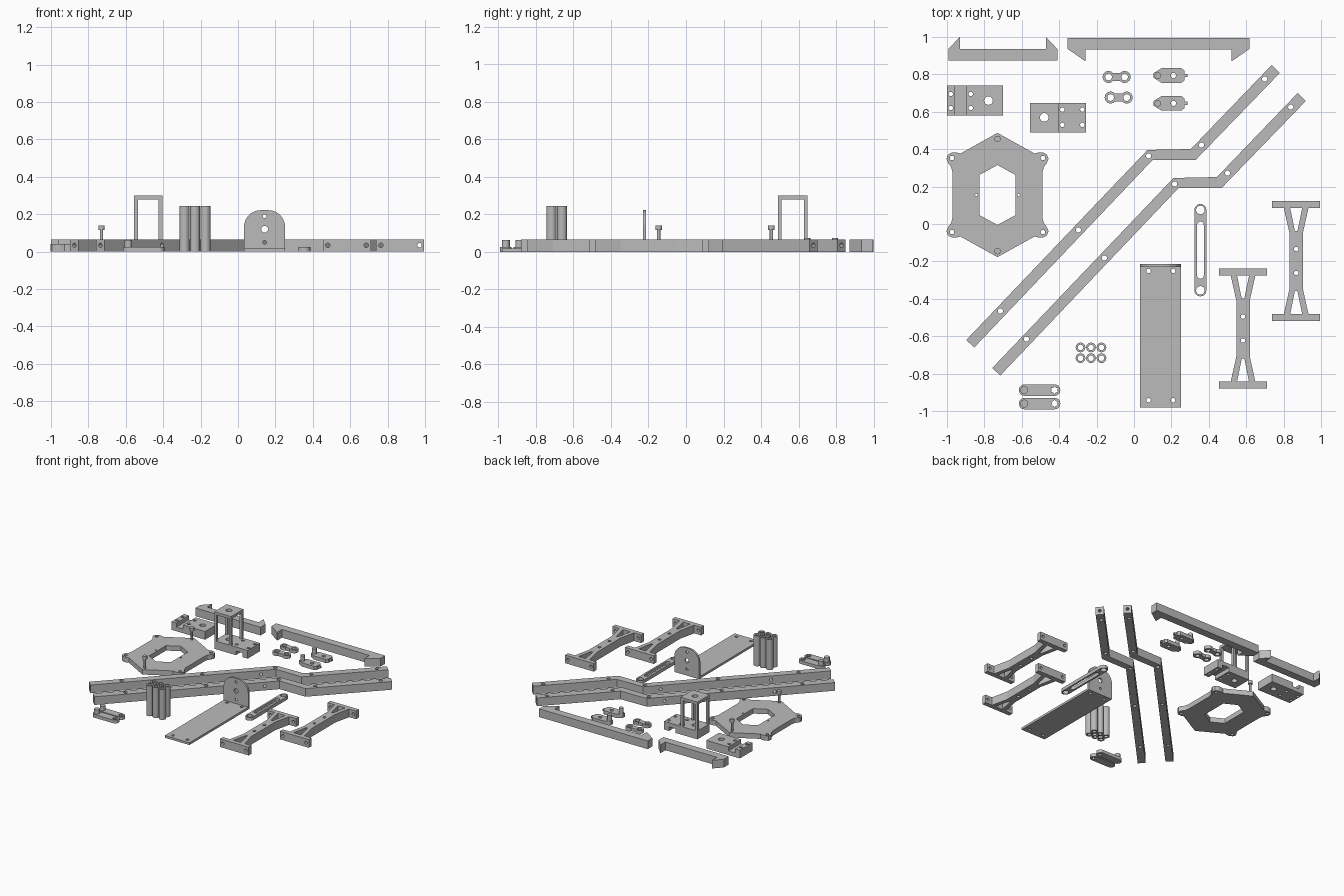
import bpy, bmesh, math
from mathutils import Vector

if "Cube" in bpy.data.objects:
    bpy.data.objects.remove(bpy.data.objects["Cube"])

grey = bpy.data.materials.new("plain grey")
grey.diffuse_color = (0.5, 0.5, 0.5, 1)
grey.use_nodes = True
grey.node_tree.nodes["Principled BSDF"].inputs["Base Color"].default_value = grey.diffuse_color
H = 0.066      # height of the thick parts
THIN = 0.026   # height of the small links


def circle(x, y, r, n=20):
    return [(x + r * math.cos(2 * math.pi * i / n), y + r * math.sin(2 * math.pi * i / n)) for i in range(n)]


def rect(x0, y0, x1, y1):
    return [(x0, y0), (x1, y0), (x1, y1), (x0, y1)]


def capsule(x0, x1, y, r, n=10):
    arc = [math.pi * (i / n - 0.5) for i in range(n + 1)]
    return ([(x1 + r * math.cos(a), y + r * math.sin(a)) for a in arc]
            + [(x0 - r * math.cos(a), y - r * math.sin(a)) for a in arc])


def move(pts, dx, dy):
    return [(x + dx, y + dy) for x, y in pts]


def plate(name, outline, holes=(), z0=0.0, z1=H):
    """Extrude an outline with holes from z0 to z1."""
    cu = bpy.data.curves.new(name, 'CURVE')
    cu.dimensions, cu.fill_mode, cu.extrude = '2D', 'BOTH', (z1 - z0) / 2
    for loop in [outline, *holes]:
        sp = cu.splines.new('POLY')
        sp.points.add(len(loop) - 1)
        for p, (x, y) in zip(sp.points, loop):
            p.co = (x, y, 0, 1)
        sp.use_cyclic_u = True
    tmp = bpy.data.objects.new(name + "_curve", cu)
    bpy.context.collection.objects.link(tmp)
    bpy.context.view_layer.update()
    me = bpy.data.meshes.new_from_object(tmp.evaluated_get(bpy.context.evaluated_depsgraph_get()))
    bpy.data.objects.remove(tmp)
    bm = bmesh.new()
    bm.from_mesh(me)
    bmesh.ops.remove_doubles(bm, verts=bm.verts, dist=1e-5)
    bmesh.ops.translate(bm, verts=bm.verts, vec=(0, 0, (z0 + z1) / 2))
    bmesh.ops.recalc_face_normals(bm, faces=bm.faces)
    for f in bm.faces:
        f.smooth = False
    bm.to_mesh(me)
    bm.free()
    me.materials.clear()
    me.materials.append(grey)
    ob = bpy.data.objects.new(name, me)
    bpy.context.collection.objects.link(ob)
    return ob


def cut(ob, cutter):
    """Subtract the cutter and delete it."""
    mod = ob.modifiers.new("cut", 'BOOLEAN')
    mod.operation, mod.solver, mod.object = 'DIFFERENCE', 'EXACT', cutter
    bpy.context.view_layer.update()
    me = bpy.data.meshes.new_from_object(ob.evaluated_get(bpy.context.evaluated_depsgraph_get()))
    ob.modifiers.clear()
    ob.data = me
    bpy.data.objects.remove(cutter)


def drill(ob, centre, direction, r, length):
    """Drill a round hole along a level direction."""
    c = plate("drill", circle(0, 0, r, 16), (), -length / 2, length / 2)
    c.rotation_mode = 'QUATERNION'
    c.rotation_quaternion = Vector(direction).to_track_quat('Z', 'Y')
    c.location = centre
    cut(ob, c)


# Cranked rails with top, side and end holes
rail = [(-.897, -.62), (-.854, -.66), (.099, .342), (.329, .342),
        (.779, .807), (.736, .85), (.304, .401), (.072, .396)]
rail_holes = [(-.714, -.465), (-.297, -.032), (.078, .364), (.361, .422), (.699, .775)]
for name, dx, dy in (("rear_rail", 0, 0), ("front_rail", .139, -.15)):
    ob = plate(name, move(rail, dx, dy), [move(circle(x, y, .014), dx, dy) for x, y in rail_holes])
    for x, y, d, length in ((-.875, -.64, (1, 1, 0), .12), (.757, .828, (1, 1, 0), .12),
                            (-.57, -.31, (1, -1, 0), .12), (-.003, .287, (1, -1, 0), .12)):
        drill(ob, (x + dx, y + dy, .034), d, .012, length)

# Hooked bars
plate("short_hooked_bar", [(-.993, .874), (-.41, .874), (-.41, .936), (-.471, 1.0),
                           (-.471, .936), (-.931, .936), (-.931, 1.0), (-.993, .936)])
plate("long_hooked_bar", [(-.355, .995), (-.355, .936), (-.26, .87), (-.26, .932),
                          (.522, .932), (.522, .87), (.618, .936), (.618, .995)])

# Clamp block with a channel across its top
ob = plate("clamp_block", rect(-1.0, .58, -.70, .74),
           [circle(x, y, .012) for x in (-.98, -.873) for y in (.695, .62)] + [circle(-.778, .66, .023)])
cut(ob, plate("channel", rect(-.957, .5, -.897, .8), (), .033, .1))

# Tower bracket: clamp base with a channel below, four posts and a cap
tx0, tx1, ty0, ty1, w = -.555, -.405, .49, .648, .02
ob = plate("tower_base", rect(tx0, ty0, -.257, ty1),
           [circle(x, y, .012) for x in (-.383, -.276) for y in (.612, .53)] + [circle(-.48, .57, .023)])
cut(ob, plate("channel", rect(-.362, .4, -.302, .7), (), -.05, .033))
for x in (tx0, tx1 - w):
    for y in (ty0, ty1 - w):
        plate("tower_post", rect(x, y, x + w, y + w), (), H, .28)
plate("tower_cap", rect(tx0, ty0, tx1, ty1), [circle(-.48, .57, .023)], .278, .3)

# Six-sided deck with rounded ears, window and two screws
q = [(.198, .222), (.222, .228), (.243, .228), (.265, .215), (.273, .193), (.263, .17), (.248, .15), (.241, .123)]
right = [(0, .332)] + q + [(x, -y) for x, y in reversed(q)]
deck = right + [(-x, -y) for x, y in right]
window = [(0, .16), (.097, .107), (.097, -.107), (0, -.16), (-.097, -.107), (-.097, .107)]
cx, cy = -.73, .155
holes = [window] + [circle(a * .243, b * .198, .012) for a in (-1, 1) for b in (-1, 1)]
holes += [circle(a * .113, 0, .007, 12) for a in (-1, 1)]
plate("deck", move(deck, cx, cy), [move(h, cx, cy) for h in holes], 0, .04)
for y in (cy + .3, cy - .3):
    plate("screw_stem", circle(cx, y, .009), (), .03, .116)
    plate("screw_head", circle(cx, y, .017), (), .115, .14)

# Double-ring links
for x, y in ((-.093, .786), (-.082, .676)):
    s, r = .043, .032
    side = [(s + r * math.cos(math.radians(a)), r * math.sin(math.radians(a))) for a in range(-140, 141, 20)]
    ring2 = side + [(-a, -b) for a, b in side]
    plate("ring_link", move(ring2, x, y), [circle(x + k * s, y, .018) for k in (-1, 1)], 0, THIN)

# Latches with a pin and a nub
for y in (.794, .645):
    half = [(.104, .012), (.147, .039), (.254, .039), (.27, .025)]
    body = half + [(a, -b) for a, b in reversed(half)]
    plate("latch", move(body, 0, y), [circle(.211, y, .014)], 0, .03)
    plate("latch_pin", circle(.127, y, .017), (), .029, .073)
    plate("latch_nub", rect(.265, y - .009, .286, y + .009), (), .008, .024)

# Slotted link, drawn level and turned upright
ob = plate("slotted_link", capsule(-.215, .215, 0, .032),
           [capsule(-.135, .135, 0, .018), circle(-.215, 0, .023), circle(.215, 0, .023)], 0, THIN)
ob.rotation_euler.z = math.pi / 2
ob.location = (.355, -.14, 0)

# Angle plate: long floor with a round-topped upright
plate("angle_floor", rect(.032, -.98, .252, -.215),
      [circle(x, y, .012) for x in (.078, .209) for y in (-.251, -.942)], 0, .018)
top = [(.032 + .09 - .09 * math.cos(a), .132 + .09 * math.sin(a)) for a in [math.pi / 2 * i / 8 for i in range(9)]]
upright = [(.032, 0)] + top + [(.284 - x, z) for x, z in reversed(top)] + [(.252, 0)]
ob = plate("angle_upright", upright, [circle(.142, .19, .01), circle(.142, .12, .018), circle(.142, .05, .01)], 0, .016)
ob.rotation_euler.x = math.pi / 2
ob.location.y = -.213

# Waisted braces with flanged ends
quarter = [(.128, .32), (.128, .284), (.066, .284), (.036, .15)]
rside = quarter + [(x, -y) for x, y in reversed(quarter)]
brace = rside + [(-x, -y) for x, y in rside]
notch = [(.032, .284), (-.032, .284), (-.007, .16), (.007, .16)]
for x, y in ((.583, -.559), (.867, -.198)):
    loops = [notch, [(a, -b) for a, b in notch], circle(0, .064, .012), circle(0, -.064, .012)]
    ob = plate("brace", move(brace, x, y), [move(h, x, y) for h in loops])
    for k in (-1, 1):
        drill(ob, (x + k * .103, y, .034), (0, 1, 0), .012, .8)

# Six tube spacers
for x in (-.286, -.23, -.174):
    for y in (-.66, -.717):
        plate("spacer_tube", circle(x, y, .026), [circle(x, y, .015)], 0, .245)

# Crank arms with a post and a star socket
for y in (-.888, -.96):
    star = [((.022 if i % 2 else .014) * math.cos(i * math.pi / 6) - .425,
             (.022 if i % 2 else .014) * math.sin(i * math.pi / 6) + y) for i in range(12)]
    plate("crank_arm", capsule(-.585, -.425, y, .031), [star], 0, THIN)
    plate("crank_post", circle(-.587, y, .021), (), THIN - .001, .062)
